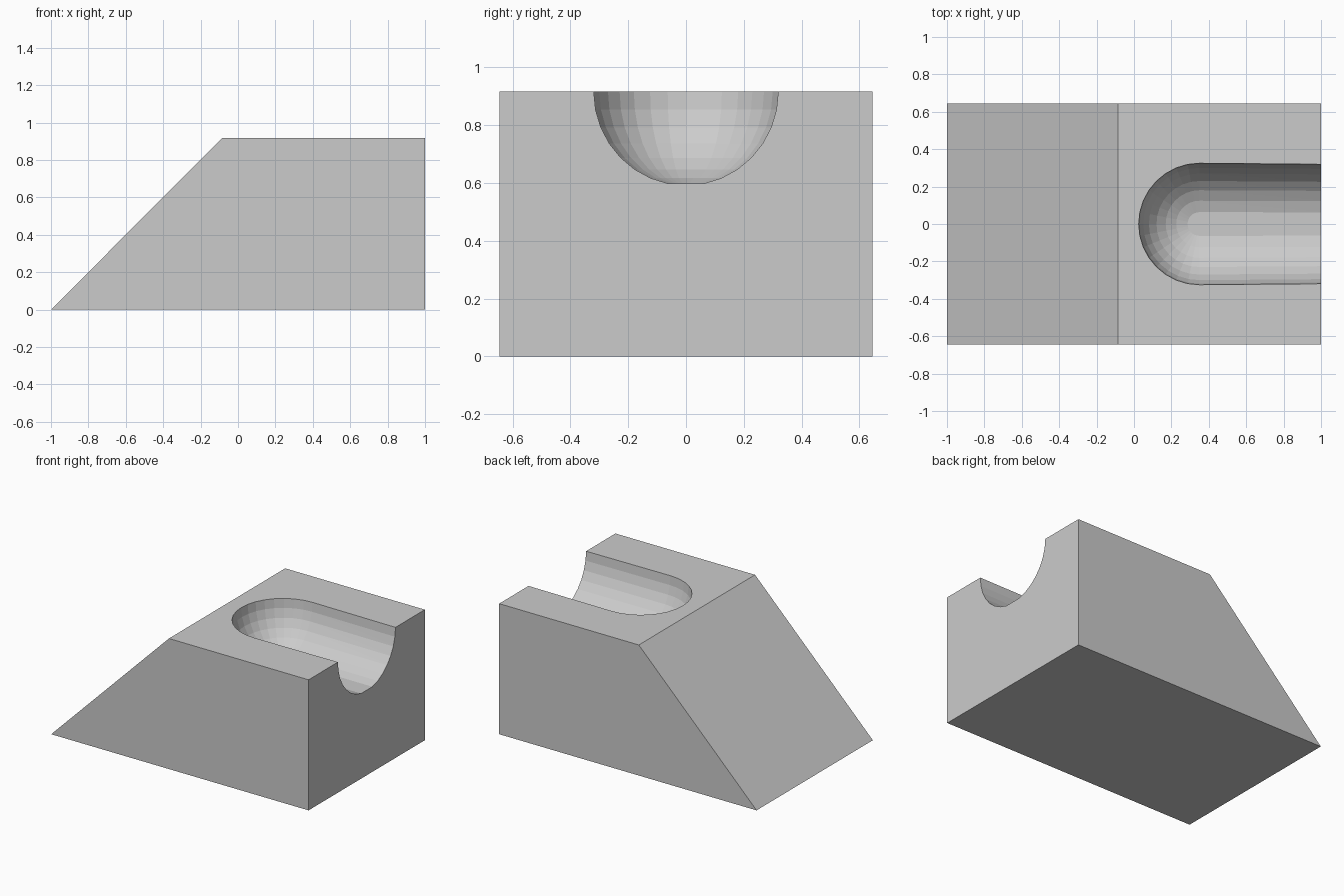
import bpy, bmesh
from math import sin, cos, pi

if "Cube" in bpy.data.objects:
    bpy.data.objects.remove(bpy.data.objects["Cube"])

W, H = 0.645, 0.917      # half width and height of the block
R, CX = 0.325, 0.35      # groove radius and centre of its rounded end


def make_object(name, bm):
    bmesh.ops.recalc_face_normals(bm, faces=bm.faces)
    mesh = bpy.data.meshes.new(name)
    bm.to_mesh(mesh)
    bm.free()
    ob = bpy.data.objects.new(name, mesh)
    bpy.context.collection.objects.link(ob)
    return ob


# Block with one sloped end: side profile extruded across y
bm = bmesh.new()
profile = [(-1, 0), (1, 0), (1, H), (-0.085, H)]
face = bm.faces.new([bm.verts.new((x, -W, z)) for x, z in profile])
ext = bmesh.ops.extrude_face_region(bm, geom=[face])
bmesh.ops.translate(bm, vec=(0, 2 * W, 0),
                    verts=[v for v in ext["geom"] if isinstance(v, bmesh.types.BMVert)])
block = make_object("sloped_block", bm)

# Groove cutter: hull of a rounded end and a slightly narrower open end
bm = bmesh.new()
step = pi / 16
for ring in range(8):
    r, z = R * cos(ring * step), H - R * sin(ring * step)
    for k in range(17):
        a = pi / 2 + k * step
        p = (CX + r * cos(a), r * sin(a))
        bm.verts.new((*p, z))
        if ring == 0:
            bm.verts.new((*p, H + 0.3))
    for side in (-1, 1):
        q = 0.981 * side * r
        bm.verts.new((1.05, q, z))
        if ring == 0:
            bm.verts.new((1.05, q, H + 0.3))
hull = bmesh.ops.convex_hull(bm, input=bm.verts[:])
bmesh.ops.delete(bm, geom=[v for v in bm.verts if not v.link_faces], context='VERTS')
cutter = make_object("groove_cutter", bm)
cutter.hide_render = True

# Cut the groove, then remove the cutter
mod = block.modifiers.new("groove", 'BOOLEAN')
mod.operation = 'DIFFERENCE'
mod.solver = 'EXACT'
mod.object = cutter
bpy.context.view_layer.objects.active = block
block.select_set(True)
bpy.ops.object.modifier_apply(modifier=mod.name)
bpy.data.objects.remove(cutter)
